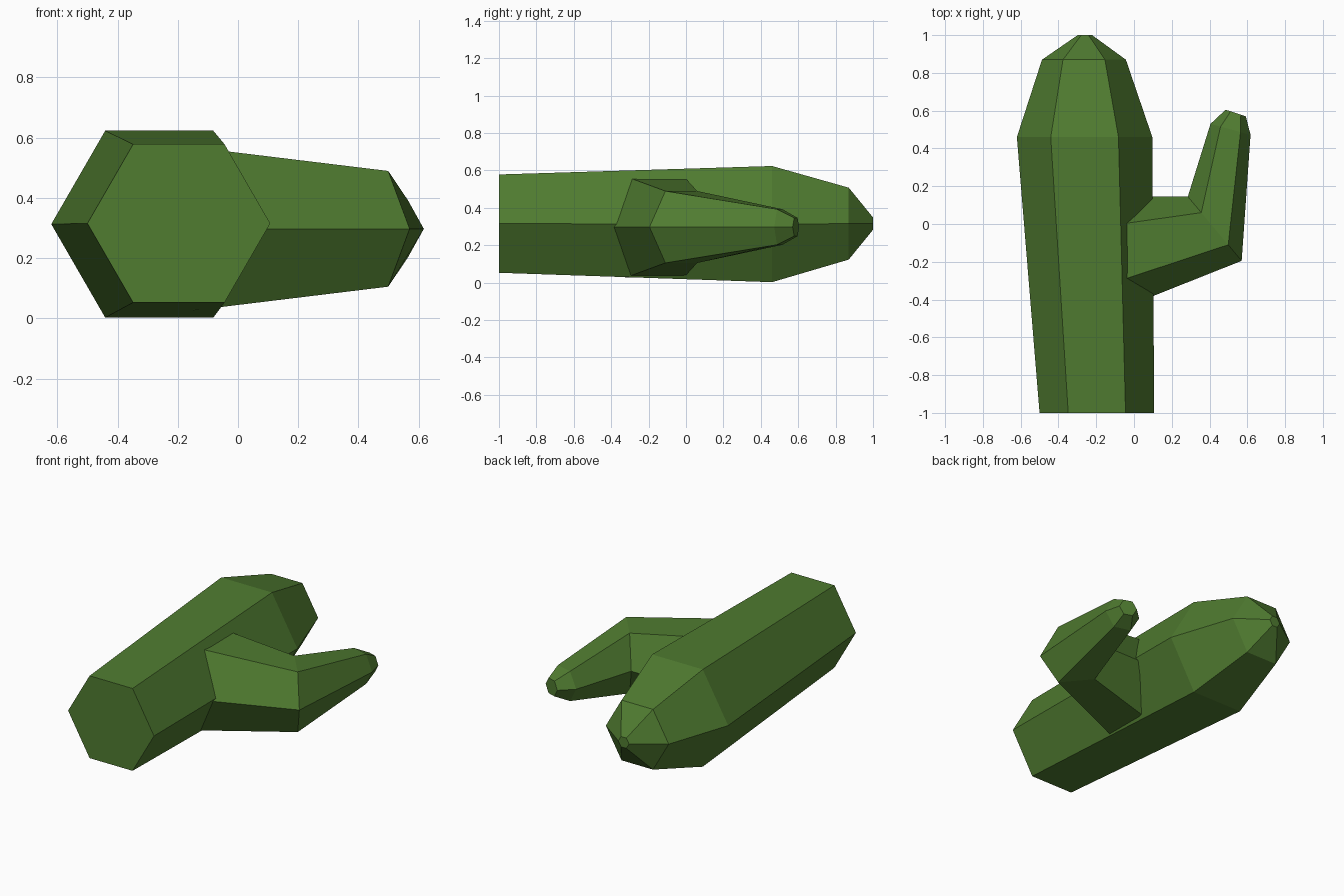
import bpy, bmesh, math
from mathutils import Vector

if "Cube" in bpy.data.objects:
    bpy.data.objects.remove(bpy.data.objects["Cube"])

green = bpy.data.materials.new("cactus green")
green.diffuse_color = (0.08, 0.2, 0.03, 1)
green.use_nodes = True
green.node_tree.nodes["Principled BSDF"].inputs["Base Color"].default_value = green.diffuse_color


def hex_tube(name, sections):
    """Capped six-sided tube; each section is (left xy, right xy, centre z)."""
    bm = bmesh.new()
    rings = []
    for a, b, z in sections:
        left, right = Vector((*a, z)), Vector((*b, z))
        centre, half = (left + right) / 2, (right - left) / 2
        ring = []
        for i in range(6):
            t = i * math.pi / 3
            ring.append(bm.verts.new(centre + half * math.cos(t)
                                     + Vector((0, 0, half.length * math.sin(t)))))
        rings.append(ring)
    for r, s in zip(rings, rings[1:]):
        for i in range(6):
            j = (i + 1) % 6
            bm.faces.new((r[i], r[j], s[j], s[i]))
    bm.faces.new(rings[0])
    bm.faces.new(rings[-1])
    bmesh.ops.recalc_face_normals(bm, faces=bm.faces)
    mesh = bpy.data.meshes.new(name)
    bm.to_mesh(mesh)
    bm.free()
    mesh.materials.append(green)
    obj = bpy.data.objects.new(name, mesh)
    bpy.context.collection.objects.link(obj)
    return obj


# Main trunk lying along y, tapering to a small blunt tip
hex_tube("trunk", [
    ((-0.50, -1.00), (0.107, -1.00), 0.315),
    ((-0.62, 0.46), (0.097, 0.46), 0.3125),
    ((-0.487, 0.87), (-0.043, 0.87), 0.315),
    ((-0.298, 1.00), (-0.222, 1.00), 0.315),
])

# Side arm: starts inside the trunk, bends at the elbow, ends in a blunt tip
hex_tube("arm", [
    ((-0.15, 0.145), (-0.15, -0.481), 0.297),
    ((0.285, 0.145), (0.57, -0.195), 0.297),
    ((0.405, 0.53), (0.617, 0.472), 0.297),
    ((0.485, 0.605), (0.592, 0.57), 0.297),
])
